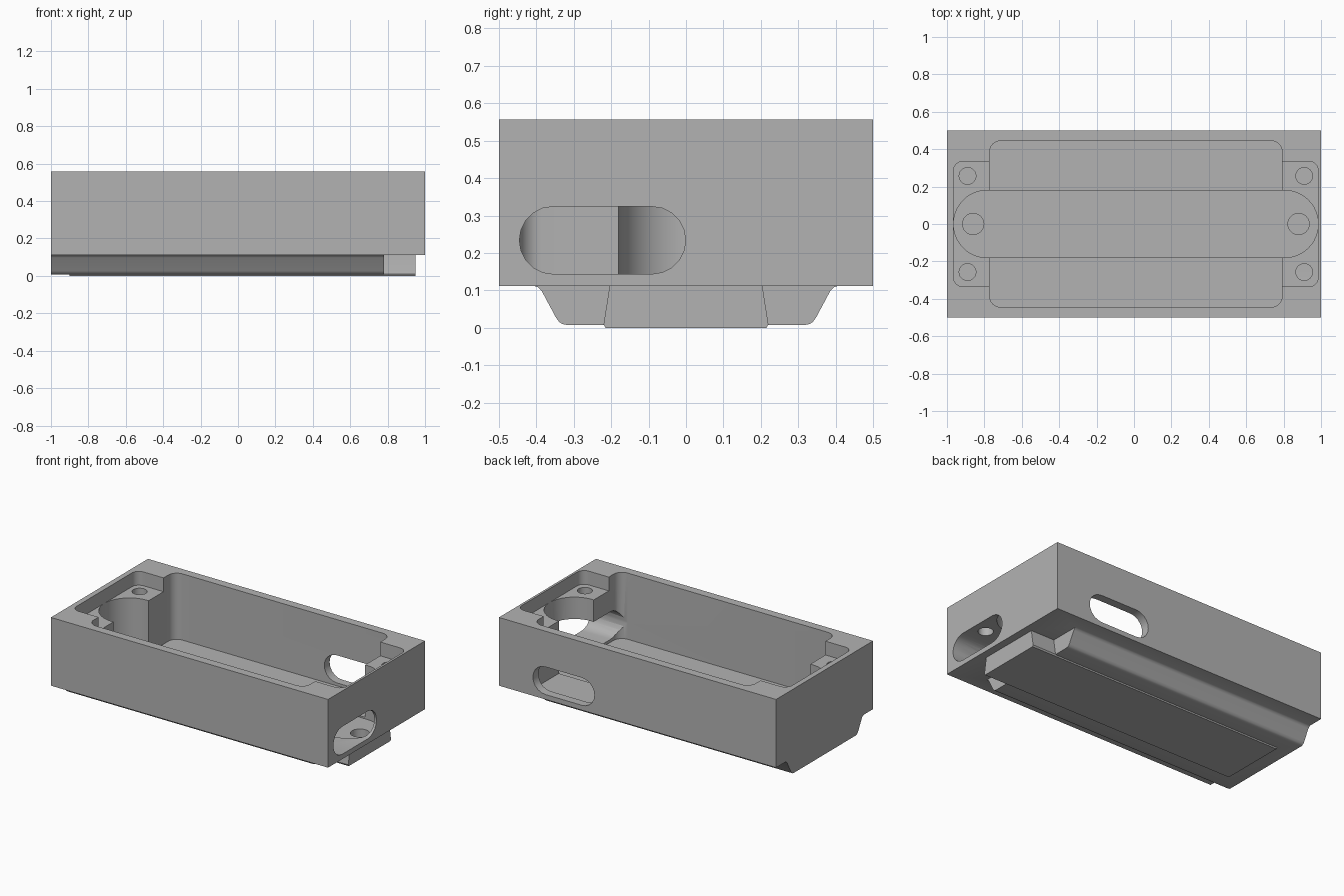
import bpy, bmesh, math
from mathutils import Vector

cube = bpy.data.objects.get("Cube")
if cube:
    bpy.data.objects.remove(cube, do_unlink=True)

GREY = (0.45, 0.45, 0.45, 1)
mat = bpy.data.materials.new("plain_grey")
mat.use_nodes = True
mat.diffuse_color = GREY
mat.node_tree.nodes["Principled BSDF"].inputs["Base Color"].default_value = GREY

BOTTOM, TOP = 0.112, 0.557
OVER = 0.7          # cutters reach above the rim
CX = 0.01           # the pockets sit slightly off centre


def rounded(cu, cv, w, h, r, seg=8):
    """Outline of a rounded rectangle with half sizes w and h."""
    pts = []
    for k, (su, sv) in enumerate([(1, 1), (-1, 1), (-1, -1), (1, -1)]):
        for i in range(seg + 1):
            a = (k + i / seg) * math.pi / 2
            p = (cu + su * (w - r) + r * math.cos(a), cv + sv * (h - r) + r * math.sin(a))
            if not pts or math.dist(p, pts[-1]) > 1e-4:
                pts.append(p)
    if math.dist(pts[0], pts[-1]) < 1e-4:
        pts.pop()
    return pts


def prism(name, pts, axis, lo, hi):
    """Solid made by extruding an outline along x, y or z."""
    place = {"x": lambda u, v, d: (d, u, v),
             "y": lambda u, v, d: (u, d, v),
             "z": lambda u, v, d: (u, v, d)}[axis]
    bm = bmesh.new()
    face = bm.faces.new([bm.verts.new(place(u, v, lo)) for u, v in pts])
    out = bmesh.ops.extrude_face_region(bm, geom=[face])
    moved = [g for g in out["geom"] if isinstance(g, bmesh.types.BMVert)]
    bmesh.ops.translate(bm, verts=moved, vec=Vector(place(0, 0, hi - lo)))
    bmesh.ops.recalc_face_normals(bm, faces=bm.faces[:])
    mesh = bpy.data.meshes.new(name)
    bm.to_mesh(mesh)
    bm.free()
    mesh.materials.append(mat)
    obj = bpy.data.objects.new(name, mesh)
    bpy.context.collection.objects.link(obj)
    return obj


def combine(target, tool, operation):
    """Apply one boolean and drop the tool."""
    mod = target.modifiers.new(operation, "BOOLEAN")
    mod.operation, mod.object, mod.solver = operation, tool, "EXACT"
    deps = bpy.context.evaluated_depsgraph_get()
    target_mesh = bpy.data.meshes.new_from_object(target.evaluated_get(deps))
    target.modifiers.clear()
    target.data = target_mesh
    bpy.data.objects.remove(tool, do_unlink=True)


def mirrored(half):
    return half + [(-y, z) for y, z in reversed(half)]


# Outer block
body = prism("housing", [(-1, -0.5), (1, -0.5), (1, 0.5), (-1, 0.5)], "z", BOTTOM, TOP)

# Wide rail with sloped, softened flanks, and the narrow tongue beneath it
lip = BOTTOM + 0.01
rail = [(0.405, lip), (0.405, BOTTOM), (0.394, 0.108), (0.385, 0.098), (0.347, 0.027),
        (0.338, 0.015), (0.329, 0.01), (0.318, 0.008)]
combine(body, prism("rail", mirrored(rail), "x", -1, 0.78), "UNION")
tongue = [(0.205, lip), (0.205, 0.105), (0.22, 0.01), (0.215, 0)]
combine(body, prism("tongue", mirrored(tongue), "x", -0.9, 0.95), "UNION")

# Main pocket, shallow ledges and the long round-ended channel
pockets = [
    ("main_pocket", rounded(CX, 0, 0.782, 0.445, 0.06), 0.125),
    ("ledge_pocket", rounded(CX, 0, 0.975, 0.335, 0.05), 0.467),
    ("channel", rounded(CX, 0, 0.975, 0.18, 0.18, 12), 0.115),
]
for name, outline, floor in pockets:
    combine(body, prism(name, outline, "z", floor, OVER), "DIFFERENCE")

# Blind screw holes in the ledges and in the channel floor
for side in (-1, 1):
    hole = rounded(CX + side * 0.87, 0, 0.057, 0.057, 0.057, 6)
    combine(body, prism("floor_hole", hole, "z", 0.03, 0.3), "DIFFERENCE")
    for end in (-1, 1):
        hole = rounded(CX + side * 0.9, end * 0.257, 0.045, 0.045, 0.045, 6)
        combine(body, prism("ledge_hole", hole, "z", 0.2, OVER), "DIFFERENCE")

# Cable slots through the left end and the back wall
slot = rounded(-0.223, 0.234, 0.222, 0.09, 0.09, 5)
combine(body, prism("end_slot", slot, "x", 0.7, 1.1), "DIFFERENCE")
slot = rounded(0.533, 0.234, 0.222, 0.09, 0.09, 5)
combine(body, prism("back_slot", slot, "y", 0.4, 0.6), "DIFFERENCE")

# Smooth the round walls, keep the corners crisp
bpy.ops.object.select_all(action="DESELECT")
body.select_set(True)
bpy.context.view_layer.objects.active = body
bpy.ops.object.shade_smooth_by_angle(angle=math.radians(30))
